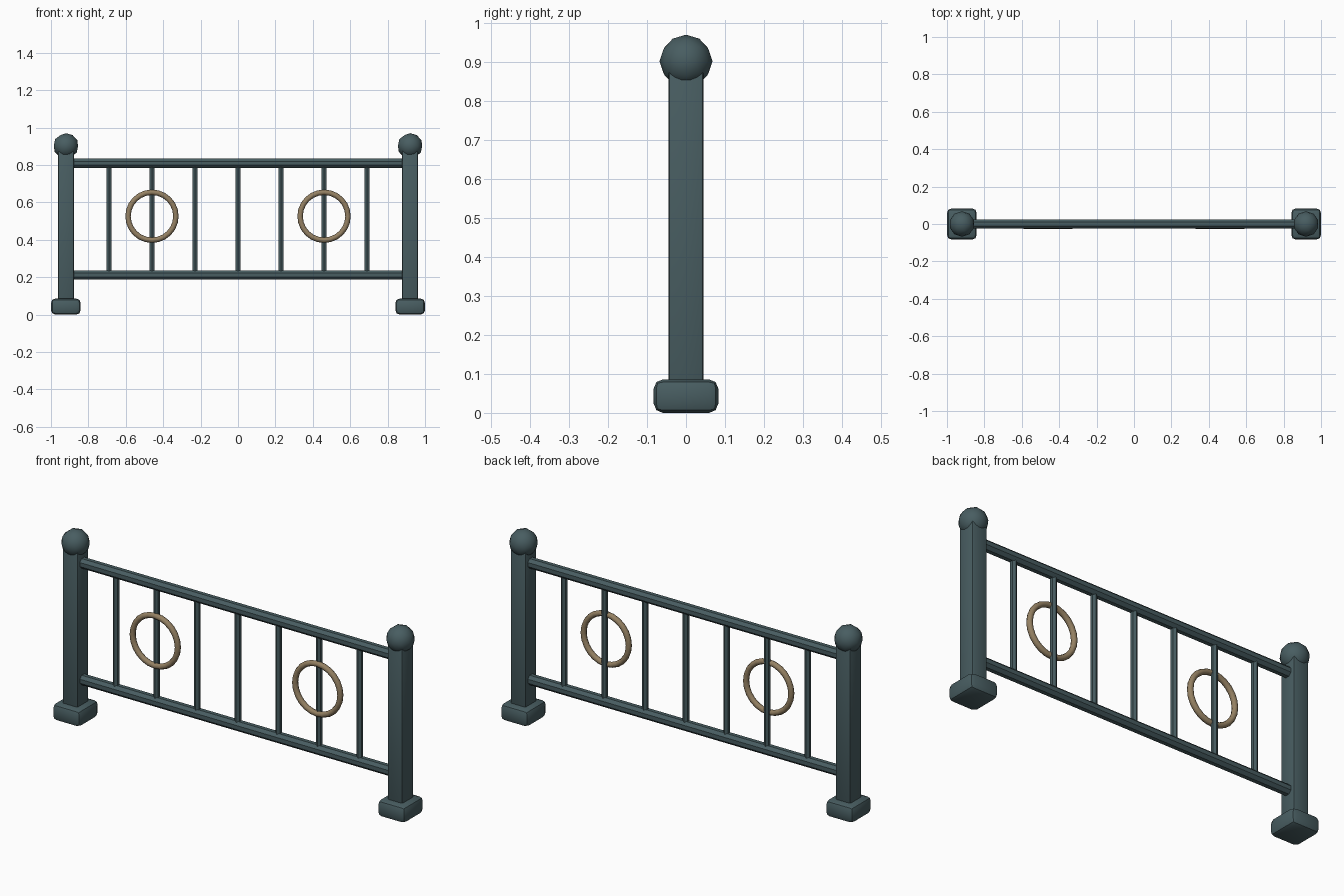
import bpy
from math import pi, radians
from mathutils import Matrix

if "Cube" in bpy.data.objects:
    bpy.data.objects.remove(bpy.data.objects["Cube"])


def material(name, color):
    m = bpy.data.materials.new(name)
    m.diffuse_color = (*color, 1)
    m.use_nodes = True
    m.node_tree.nodes["Principled BSDF"].inputs["Base Color"].default_value = m.diffuse_color
    return m


IRON = material("painted_iron", (0.065, 0.11, 0.12))
BRASS = material("aged_brass", (0.30, 0.22, 0.125))


def finish(name, mat, angle=30):
    ob = bpy.context.object
    ob.name = name
    ob.data.materials.append(mat)
    bpy.ops.object.shade_smooth_by_angle(angle=radians(angle))
    return ob


def box(name, loc, size, bevel, segments):
    bpy.ops.mesh.primitive_cube_add(size=1, location=loc)
    ob = bpy.context.object
    ob.scale = size
    bpy.ops.object.transform_apply(location=False, rotation=False, scale=True)
    mod = ob.modifiers.new("bevel", 'BEVEL')
    mod.width, mod.segments = bevel, segments
    bpy.ops.object.modifier_apply(modifier=mod.name)
    return finish(name, IRON)


def bar(name, loc, length, radius, sides, roll=0, tilt=0):
    # roll turns the cross-section about the bar's own axis, tilt lays it along x
    bpy.ops.mesh.primitive_cylinder_add(vertices=sides, radius=radius, depth=length,
                                        location=loc)
    turn = Matrix.Rotation(tilt, 4, 'Y') @ Matrix.Rotation(roll, 4, 'Z')
    bpy.context.object.data.transform(turn)
    return finish(name, IRON)


POST_X = 0.92

# End posts with footing blocks and ball finials
for side, s in (("left", -1), ("right", 1)):
    x = s * POST_X
    box(f"{side}_post", (x, 0, 0.475), (0.084, 0.09, 0.85), 0.007, 2)
    box(f"{side}_foot", (s * 0.9205, 0, 0.043), (0.159, 0.166, 0.086), 0.024, 2)
    bpy.ops.mesh.primitive_ico_sphere_add(subdivisions=2, radius=0.068,
                                          location=(x, 0, 0.902))
    finish(f"{side}_ball_finial", IRON, 40)

# Horizontal rails
for name, z in (("bottom_rail", 0.212), ("top_rail", 0.809)):
    bar(name, (0, 0, z), 2 * POST_X, 0.027, 8, roll=pi / 8, tilt=pi / 2)

# Upright balusters
for i in range(-3, 4):
    bar(f"baluster_{i + 4}", (0.23 * i, 0, 0.51), 0.598, 0.0155, 6)

# Decorative rings, slightly forward of the balusters
for side, s in (("left", -1), ("right", 1)):
    bpy.ops.mesh.primitive_torus_add(major_radius=0.128, minor_radius=0.0145,
                                     major_segments=24, minor_segments=8,
                                     location=(s * 0.46, -0.012, 0.526),
                                     rotation=(pi / 2, 0, 0))
    finish(f"{side}_ring", BRASS, 60)
